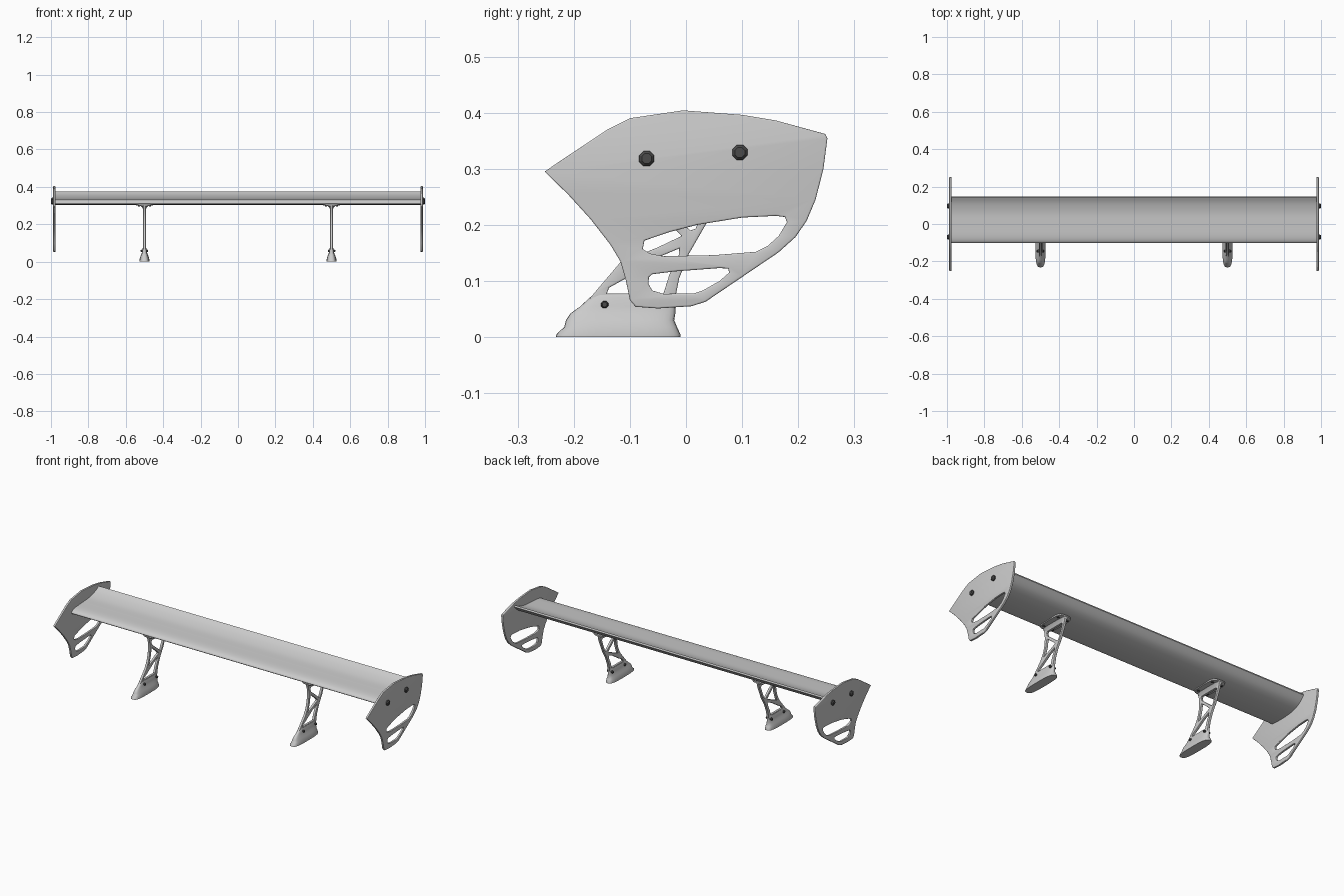
import bpy, bmesh, math

if "Cube" in bpy.data.objects:
    bpy.data.objects.remove(bpy.data.objects["Cube"])

dark = bpy.data.materials.new("dark_bolt")
dark.diffuse_color = (0.07, 0.07, 0.07, 1)
dark.use_nodes = True
dark.node_tree.nodes["Principled BSDF"].inputs["Base Color"].default_value = dark.diffuse_color


def smooth(ob, angle=35):
    bpy.ops.object.select_all(action='DESELECT')
    ob.select_set(True)
    bpy.context.view_layer.objects.active = ob
    bpy.ops.object.shade_smooth_by_angle(angle=math.radians(angle))


def loft(name, rings, angle=35, mat=None):
    """Closed solid through rings of equal point count."""
    bm = bmesh.new()
    vr = [[bm.verts.new(p) for p in r] for r in rings]
    n = len(vr[0])
    for a, b in zip(vr, vr[1:]):
        for i in range(n):
            bm.faces.new((a[i], a[(i + 1) % n], b[(i + 1) % n], b[i]))
    bm.faces.new(vr[0][::-1])
    bm.faces.new(vr[-1])
    bmesh.ops.recalc_face_normals(bm, faces=bm.faces)
    me = bpy.data.meshes.new(name)
    bm.to_mesh(me)
    bm.free()
    ob = bpy.data.objects.new(name, me)
    bpy.context.collection.objects.link(ob)
    if mat:
        me.materials.append(mat)
    smooth(ob, angle)
    return ob


def plate(name, loops, x, half, bevel):
    """Side-profile plate (y, z loops; later loops are holes)."""
    cu = bpy.data.curves.new(name, 'CURVE')
    cu.dimensions, cu.fill_mode = '2D', 'BOTH'
    cu.extrude, cu.bevel_depth, cu.offset = half - bevel, bevel, -bevel
    cu.bevel_resolution = 2
    for pts in loops:
        sp = cu.splines.new('POLY')
        sp.points.add(len(pts) - 1)
        for p, (y, z) in zip(sp.points, pts):
            p.co = (y, z, 0, 1)
        sp.use_cyclic_u = True
    ob = bpy.data.objects.new(name, cu)
    bpy.context.collection.objects.link(ob)
    ob.rotation_euler = (math.pi / 2, 0, math.pi / 2)
    ob.location.x = x
    bpy.ops.object.select_all(action='DESELECT')
    ob.select_set(True)
    bpy.context.view_layer.objects.active = ob
    bpy.ops.object.convert(target='MESH')
    ob = bpy.context.object
    bm = bmesh.new()
    bm.from_mesh(ob.data)
    bmesh.ops.remove_doubles(bm, verts=bm.verts, dist=1e-5)
    bm.to_mesh(ob.data)
    bm.free()
    smooth(ob, 40)
    return ob


def spline(pts, steps=5):
    """Open Catmull-Rom curve through the points."""
    q = [pts[0]] + pts + [pts[-1]]
    out = []
    for a, b, c, d in zip(q, q[1:], q[2:], q[3:]):
        for k in range(steps):
            t = k / steps
            out.append(tuple(0.5 * (2 * b[i] + (c[i] - a[i]) * t
                       + (2 * a[i] - 5 * b[i] + 4 * c[i] - d[i]) * t * t
                       + (3 * b[i] - a[i] - 3 * c[i] + d[i]) * t ** 3) for i in (0, 1)))
    return out + [pts[-1]]


def oval(cx, y0, y1, hw, z, e=3.2, n=32):
    """Rounded-rectangle ring at height z."""
    r = []
    for i in range(n):
        c, s = math.cos(i * 2 * math.pi / n), math.sin(i * 2 * math.pi / n)
        r.append((cx + hw * math.copysign(abs(c) ** (2 / e), c),
                  (y0 + y1) / 2 + (y1 - y0) / 2 * math.copysign(abs(s) ** (2 / e), s), z))
    return r


def bolt(name, axis, pos, length, r, n=8):
    """Bolt head along signed x or z, from pos outward, with a chamfered rim."""
    rings = []
    for d, k in ((0, 1), (0.65, 1), (1, 0.65)):
        ring = []
        for i in range(n):
            u = r * k * math.cos(2 * math.pi * (i + .5) / n)
            v = r * k * math.sin(2 * math.pi * (i + .5) / n)
            off = (d * length, u, v) if axis == 'x' else (u, v, d * length)
            ring.append(tuple(p + o for p, o in zip(pos, off)))
        rings.append(ring)
    return loft(name, rings, 30, dark)


# wing: aerofoil section extruded across
section = spline([(0.143, 0.375), (0.11, 0.357), (0.06, 0.343), (0, 0.338), (-0.06, 0.334),
                  (-0.09, 0.327), (-0.102, 0.316), (-0.094, 0.308), (-0.06, 0.305),
                  (0.0, 0.305), (0.06, 0.312), (0.11, 0.332), (0.147, 0.366)])
loft("wing", [[(x, y, z) for y, z in section] for x in (-0.98, 0.98)])

# end plate profile and its two slots
outline = [(-0.252, 0.295), (-0.14, 0.37), (-0.10, 0.39), (-0.005, 0.404), (0.10, 0.396),
           (0.16, 0.386), (0.248, 0.362), (0.252, 0.354), (0.245, 0.30), (0.231, 0.245),
           (0.215, 0.207), (0.195, 0.178), (0.165, 0.151), (0.10, 0.107), (0.035, 0.063),
           (0.01, 0.055), (-0.05, 0.051), (-0.09, 0.054), (-0.10, 0.066), (-0.107, 0.10),
           (-0.117, 0.135), (-0.135, 0.165), (-0.17, 0.21), (-0.21, 0.254)]
slot_up = [(-0.077, 0.157), (-0.074, 0.172), (-0.03, 0.187), (0.02, 0.20), (0.10, 0.213),
           (0.16, 0.216), (0.176, 0.214), (0.18, 0.205), (0.165, 0.18), (0.145, 0.162),
           (0.125, 0.152), (0.05, 0.146), (-0.04, 0.144), (-0.065, 0.149)]
slot_low = [(-0.066, 0.107), (-0.06, 0.112), (-0.02, 0.117), (0.06, 0.123), (0.075, 0.122),
            (0.077, 0.115), (0.06, 0.10), (0.03, 0.083), (0.015, 0.078), (-0.04, 0.077),
            (-0.06, 0.083), (-0.067, 0.095)]

# strut profile and its truss openings
strut = [(-0.183, 0.055), (-0.158, 0.085), (-0.118, 0.132), (-0.10, 0.165), (-0.09, 0.20),
         (-0.086, 0.24), (-0.088, 0.27), (-0.098, 0.303), (0.075, 0.308), (0.063, 0.265),
         (0.035, 0.20), (0.005, 0.148), (-0.012, 0.105), (-0.022, 0.055)]
truss = [[(-0.141, 0.078), (-0.04, 0.078), (-0.03, 0.11), (-0.013, 0.145), (-0.012, 0.158),
          (-0.05, 0.142), (-0.11, 0.103), (-0.137, 0.088)],
         [(-0.094, 0.142), (-0.05, 0.16), (-0.008, 0.18), (-0.018, 0.191), (-0.066, 0.232),
          (-0.071, 0.225), (-0.077, 0.19)],
         [(0.008, 0.19), (0.017, 0.193), (0.036, 0.235), (0.048, 0.268), (0.042, 0.278),
          (-0.066, 0.278), (-0.071, 0.268), (-0.066, 0.251)]]

# foot levels: z, front y, back y, half width
foot = [(0, -0.232, -0.01, 0.027), (0.005, -0.231, -0.01, 0.027), (0.018, -0.217, -0.016, 0.025),
        (0.03, -0.214, -0.021, 0.021), (0.042, -0.206, -0.019, 0.016),
        (0.055, -0.188, -0.019, 0.0125), (0.07, -0.172, -0.019, 0.011), (0.075, -0.165, -0.02, 0.009)]
# flange levels under the wing
flange = [(0.276, -0.087, 0.064, 0.006), (0.288, -0.09, 0.068, 0.011), (0.297, -0.094, 0.072, 0.018),
          (0.3, -0.096, 0.075, 0.044), (0.3075, -0.096, 0.075, 0.045)]

for s, side in ((-1, "left"), (1, "right")):
    # end plates and bolts
    plate(side + "_end_plate", [outline, slot_up, slot_low], s * 0.982, 0.006, 0.003)
    for i, (y, z) in enumerate(((-0.07, 0.318), (0.096, 0.329))):
        bolt(f"{side}_plate_bolt_{i}", 'x', (s * 0.985, y, z), s * 0.015, 0.0145)
    # mounts
    x = s * 0.5
    plate(side + "_strut", [strut] + truss, x, 0.007, 0.003)
    loft(side + "_foot", [oval(x, a, b, w, z) for z, a, b, w in foot], 50)
    loft(side + "_flange", [oval(x, a, b, w, z, 4) for z, a, b, w in flange], 40)
    for i, y in enumerate((-0.145, -0.035)):
        for t in (-1, 1):
            bolt(f"{side}_foot_bolt_{i}_{t}", 'x', (x + t * 0.008, y, 0.058), t * 0.012, 0.007)
    for i, y in enumerate((-0.065, 0.045)):
        for t in (-1, 1):
            bolt(f"{side}_flange_bolt_{i}_{t}", 'z', (x + t * 0.029, y, 0.301), -0.006, 0.007)
